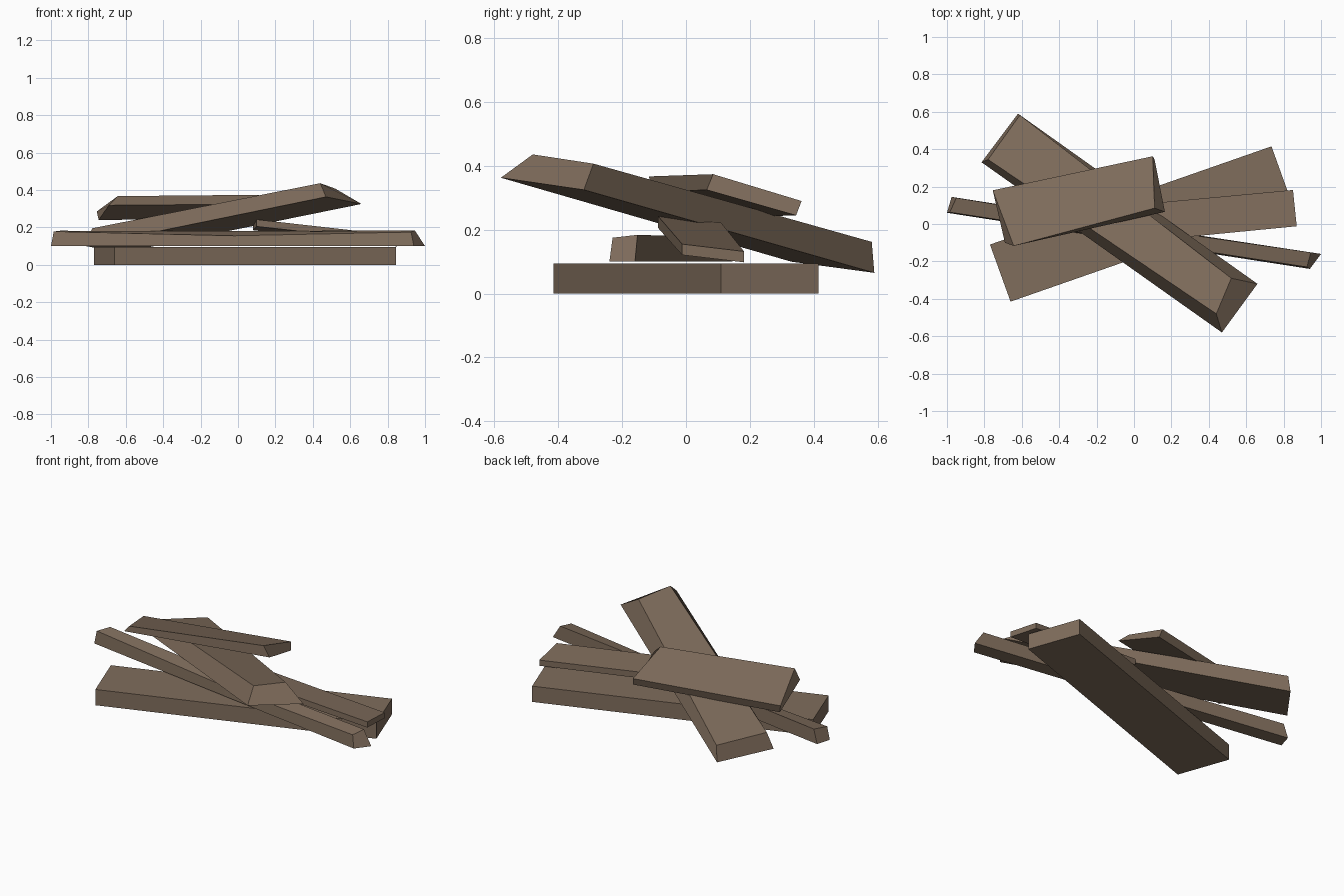
import bpy, bmesh
from mathutils import Vector

wood = bpy.data.materials.new("weathered_brown_wood")
wood.diffuse_color = (0.215, 0.153, 0.107, 1)


def plank(name, *sections):
    """Loft a closed plank through four-cornered cross-sections."""
    bm = bmesh.new()
    rings = [[bm.verts.new(p) for p in s] for s in sections]
    bm.faces.new(rings[0])
    bm.faces.new(rings[-1][::-1])
    for a, b in zip(rings, rings[1:]):
        for i in range(4):
            j = (i + 1) % 4
            bm.faces.new((a[i], b[i], b[j], a[j]))
    bmesh.ops.recalc_face_normals(bm, faces=bm.faces)
    me = bpy.data.meshes.new(name)
    bm.to_mesh(me)
    bm.free()
    me.materials.append(wood)
    ob = bpy.data.objects.new(name, me)
    bpy.context.collection.objects.link(ob)
    return ob


def slab_end(front, back, thick):
    """End section from two top corners and a vertical thickness."""
    f, b, d = Vector(front), Vector(back), Vector((0, 0, thick))
    return [f - d, b - d, b, f]


# Each section runs: bottom front, bottom back, top back, top front

# Wide board lying flat on the ground
plank("base_board",
      slab_end((-0.66, -0.415, 0.095), (-0.77, -0.11, 0.095), 0.095),
      slab_end((0.845, 0.11, 0.095), (0.735, 0.415, 0.095), 0.095))

# Long narrow batten, worn down at the middle of its front edge
plank("long_batten",
      [(-1.0, 0.06, 0.1), (-0.975, 0.145, 0.1), (-0.95, 0.14, 0.182), (-0.985, 0.063, 0.178)],
      [(-0.03, -0.09, 0.1), (0.01, -0.01, 0.1), (0.0, -0.015, 0.18), (-0.02, -0.085, 0.155)],
      [(0.94, -0.24, 0.1), (1.0, -0.16, 0.1), (0.945, -0.152, 0.184), (0.925, -0.23, 0.175)])

# Thin short slat leaning on the batten
plank("thin_slat",
      slab_end((0.1, -0.087, 0.242), (0.08, 0.11, 0.222), 0.037),
      slab_end((0.87, -0.012, 0.155), (0.85, 0.182, 0.132), 0.034))

# Heavy beam leaning across the pile, tapered toward its raised end
plank("leaning_beam",
      [(-0.815, 0.33, 0.1), (-0.62, 0.59, 0.065), (-0.61, 0.582, 0.162), (-0.78, 0.345, 0.195)],
      [(0.47, -0.58, 0.363), (0.66, -0.32, 0.325), (0.52, -0.29, 0.407), (0.44, -0.48, 0.436)])

# Short board resting on top
plank("top_board",
      [(-0.69, -0.1, 0.318), (-0.745, 0.17, 0.24), (-0.755, 0.18, 0.285), (-0.643, -0.117, 0.367)],
      [(0.165, 0.065, 0.325), (0.11, 0.345, 0.245), (0.1, 0.362, 0.29), (0.11, 0.085, 0.374)])
